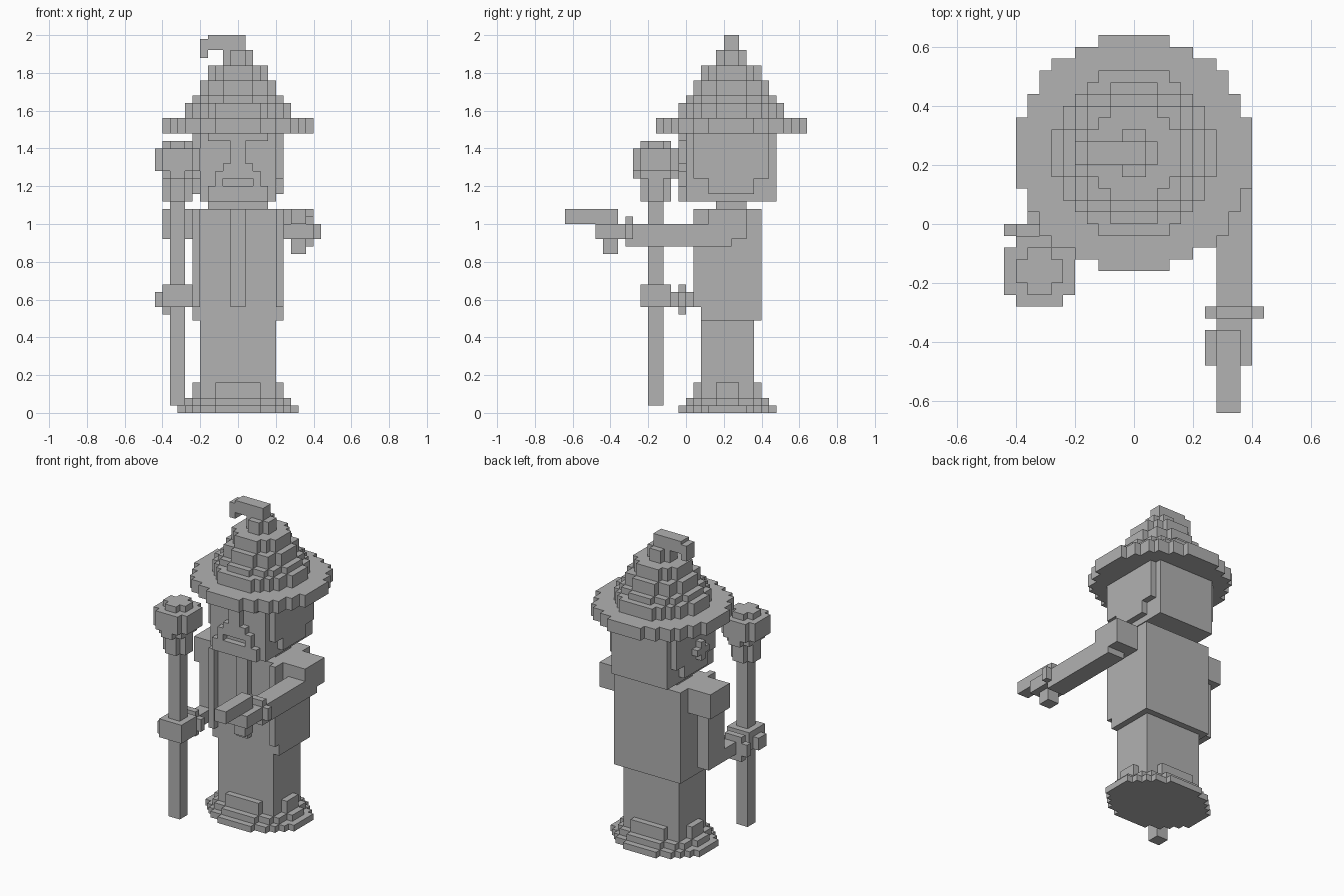
import bpy, bmesh
from math import sqrt

cube = bpy.data.objects.get("Cube")
if cube:
    bpy.data.objects.remove(cube, do_unlink=True)

U = 0.04  # size of one block

grey = bpy.data.materials.new("plain_grey")
grey.use_nodes = True
colour = (0.445, 0.445, 0.445, 1)
grey.diffuse_color = colour
grey.node_tree.nodes["Principled BSDF"].inputs["Base Color"].default_value = colour


def extrude(bm, outline, z0, z1):
    """Prism from a flat outline, all in block units."""
    face = bm.faces.new([bm.verts.new((x * U, y * U, z0 * U)) for x, y in outline])
    ret = bmesh.ops.extrude_face_region(bm, geom=[face])
    top = [v for v in ret["geom"] if isinstance(v, bmesh.types.BMVert)]
    bmesh.ops.translate(bm, verts=top, vec=(0, 0, (z1 - z0) * U))


def finish(name, bm):
    bmesh.ops.recalc_face_normals(bm, faces=bm.faces)
    mesh = bpy.data.meshes.new(name)
    bm.to_mesh(mesh)
    bm.free()
    mesh.materials.append(grey)
    obj = bpy.data.objects.new(name, mesh)
    bpy.context.collection.objects.link(obj)


def blocks(name, *boxes):
    """One object from boxes given as (x0, x1, y0, y1, z0, z1)."""
    bm = bmesh.new()
    for x0, x1, y0, y1, z0, z1 in boxes:
        extrude(bm, [(x0, y0), (x1, y0), (x1, y1), (x0, y1)], z0, z1)
    finish(name, bm)


def stepped_disc(cx, cy, rx, ry):
    """Stair-stepped ellipse outline."""
    right = []
    for i in range(int(2 * ry)):
        dy = i + 0.5 - ry
        w = max(1, int(rx * sqrt(1 - (dy / ry) ** 2) + 0.45))
        if right and right[-1][0] == w:
            right[-1] = (w, i + 1 - ry)
        else:
            right += [(w, i - ry), (w, i + 1 - ry)]
    left = [(-x, y) for x, y in reversed(right)]
    return [(cx + x, cy + y) for x, y in right + left]


def discs(name, cx, cy, layers):
    """Stack of stepped discs given as (rx, ry, z0, z1)."""
    bm = bmesh.new()
    for rx, ry, z0, z1 in layers:
        extrude(bm, stepped_disc(cx, cy, rx, ry), z0, z1)
    finish(name, bm)


# Robe
discs("robe_hem", 0, 5.5, [(8, 6.5, 0, 1), (7, 5.5, 1, 2), (6, 4.5, 2, 4)])
blocks("robe_skirt", (-5, 5, 2, 9, 1, 13))
blocks("robe_body", (-6, 6, 2, 10, 12.2, 27))
blocks("robe_trim", *[(x, x + w, 1, 2, 14, 27) for x, w in ((-6, 1), (-1, 2), (5, 1))])

# Head
blocks("neck", (-4, 4, 4, 8, 26, 29))
blocks("head", (-5, 5, 0, 12, 28, 37))
for side, x in (("right", -6), ("left", 5)):
    blocks(side + "_hair", (x, x + 1, 1, 11, 31, 37), (x, x + 1, 3, 9, 29, 31))
blocks("ear", (-7, -6, 4, 7, 32, 33), (-7, -6, 5, 6, 31, 34))
blocks("brow", (-4, 4, -1, 0, 36, 37))
blocks("nose", (-1, 1, -1, 0, 33, 36))
blocks("beard", (-4, 4, -1, 0, 28, 30), (-3, -2, -1, 0, 30, 32),
       (2, 3, -1, 0, 30, 32), (-2, 2, -1, 0, 31, 33))

# Hat
discs("hat_brim", 0, 6, [(10, 10, 37, 39)])
discs("hat_cone", 0, 6, [(7, 7, 39, 41), (6, 6, 41, 42), (5, 5, 42, 44),
                         (4, 4, 44, 46)])
blocks("hat_top", (-2, 2, 5, 7, 46, 48), (-1, 1, 4, 8, 46, 48))
blocks("hat_tip", (-4, 1, 5, 7, 48, 50), (-5, -4, 5, 7, 47, 49.5))

# Staff
blocks("staff_pole", (-9, -7, -5, -3, 1, 29))
discs("staff_orb", -8, -4, [(2, 2, 28, 31), (2.5, 3, 31, 32),
                            (3, 3, 32, 35), (2, 2, 35, 36)])

# Right arm holding the staff
blocks("right_shoulder", (-10, -6, 3, 8, 23, 27))
blocks("right_sleeve", (-9, -7, 3, 7, 14, 23))
blocks("right_forearm", (-9, -7, -3, 3, 14, 16))
blocks("right_cuff", (-11, -6, -1, 0, 14, 16), (-10, -7, -1, 0, 13, 17))
blocks("right_hand", (-11, -6, -5, -3, 14, 16), (-10, -6, -6, -2, 14, 17))

# Left arm stretched forward
blocks("left_shoulder", (6, 10, 3, 8, 23, 27))
blocks("left_forearm", (7, 10, -12, 6, 23, 25), (7, 10, -7, 6, 22, 23))
blocks("left_cuff", (6, 11, -8, -7, 23, 25), (7, 10, -8, -7, 22, 26))
blocks("left_hand", (6, 10, -12, -9, 23, 25))
blocks("wand", (7, 9, -16, -9, 25, 27), (7, 9, -11, -9, 21, 23))
